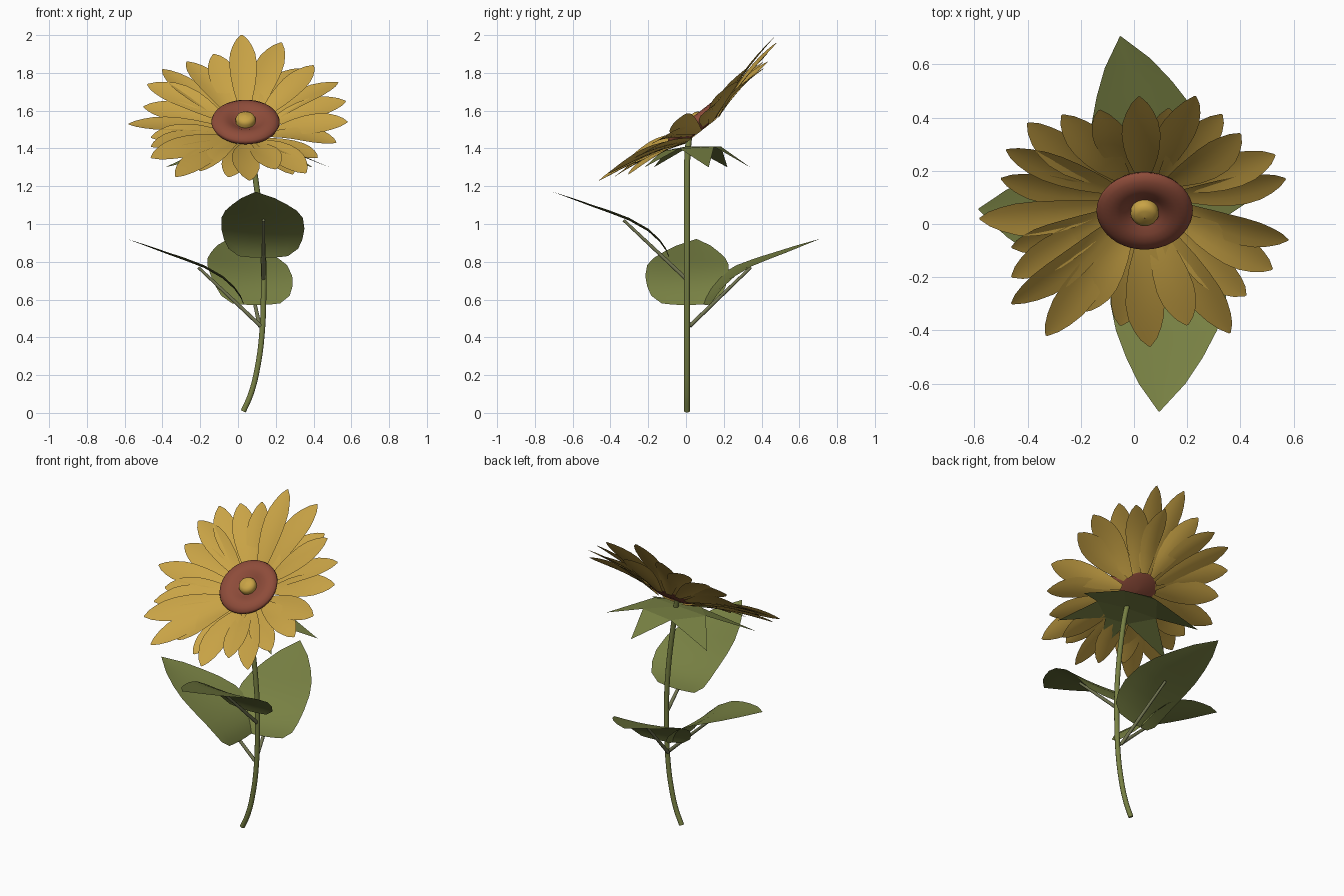
import bpy, math
from mathutils import Vector, Matrix

if "Cube" in bpy.data.objects:
    bpy.data.objects.remove(bpy.data.objects["Cube"])


def mat(name, rgb):
    m = bpy.data.materials.new(name)
    m.diffuse_color = (*rgb, 1)
    m.use_nodes = True
    m.node_tree.nodes["Principled BSDF"].inputs["Base Color"].default_value = m.diffuse_color
    return m


LEAF = mat("leaf green", (0.185, 0.216, 0.056))
STALK = mat("stalk green", (0.17, 0.18, 0.085))
YELLOW = mat("petal yellow", (0.58, 0.365, 0.06))
RED = mat("disc red brown", (0.27, 0.072, 0.042))


def mesh_object(name, verts, faces, material, smooth=True):
    me = bpy.data.meshes.new(name)
    me.from_pydata([tuple(v) for v in verts], [], faces)
    me.materials.append(material)
    for p in me.polygons:
        p.use_smooth = smooth
    me.update()
    ob = bpy.data.objects.new(name, me)
    bpy.context.collection.objects.link(ob)
    return ob


def grid_faces(rows, cols, start=0, wrap=False):
    out = []
    for i in range(rows - 1):
        for j in range(cols if wrap else cols - 1):
            a, b = start + i * cols + j, start + i * cols + (j + 1) % cols
            out.append((a, b, b + cols, a + cols))
    return out


def tube(name, pts, r0, r1, material):
    cu = bpy.data.curves.new(name, 'CURVE')
    cu.dimensions = '3D'
    cu.bevel_depth = 1.0
    cu.bevel_resolution = 3
    cu.use_fill_caps = True
    cu.resolution_u = 6
    sp = cu.splines.new('BEZIER')
    sp.bezier_points.add(len(pts) - 1)
    for i, (bp, p) in enumerate(zip(sp.bezier_points, pts)):
        bp.co = p
        bp.radius = r0 + (r1 - r0) * i / (len(pts) - 1)
        bp.handle_left_type = bp.handle_right_type = 'AUTO'
    cu.materials.append(material)
    ob = bpy.data.objects.new(name, cu)
    bpy.context.collection.objects.link(ob)
    bpy.ops.object.select_all(action='DESELECT')
    ob.select_set(True)
    bpy.context.view_layer.objects.active = ob
    bpy.ops.object.convert(target='MESH')


def lathe(name, profile, material, n=40):
    verts = [(r * math.cos(2 * math.pi * k / n), r * math.sin(2 * math.pi * k / n), h)
             for r, h in profile for k in range(n)]
    return mesh_object(name, verts, grid_faces(len(profile), n, wrap=True), material)


# Stem: gently curved
tube("stem", [(.028, .005, 0.008), (.068, .005, .1), (.105, .005, .25), (.127, .005, .42),
              (.135, .005, .6), (.135, .005, .8), (.122, .005, 1.0), (.098, .005, 1.2),
              (.075, .007, 1.35), (.045, .02, 1.5)], .015, .016, LEAF)

# Leaves: arched heart-shaped blades on straight stalks
BLADE = [(.09, .12, .13), (.105, .16, .185), (.14, .21, .208), (.2, .265, .22), (.3, .322, .216),
         (.4, .36, .19), (.5, .393, .145), (.6, .427, .088), (.705, .46, .002)]


def leaf(name, base, yaw, lat):
    a = math.radians(yaw)
    d, side = Vector((math.cos(a), math.sin(a), 0)), Vector((math.sin(a), -math.cos(a), 0))
    base, up = Vector(base), Vector((0, 0, 1))
    verts = []
    for u, w, hw in BLADE:
        for k in range(-3, 4):
            s = k / 3
            shift = lat * (u / .7) ** 2
            dip = .014 * (1 - s * s) * min(1, hw / .2)
            verts.append(base + d * u + side * (s * hw + shift) + up * (w - dip))
    mesh_object(name, verts, grid_faces(len(BLADE), 7), LEAF)
    tube(name + "_stalk", [base, base + d * .17 + up * .16, base + d * .33 + up * .31],
         .011, .008, STALK)


leaf("front_leaf", (.135, 0, .71), -90, .04)
leaf("left_leaf", (.12, 0, .46), 180, .055)
leaf("back_leaf", (.115, .02, .46), 102, -.02)

# Sepals: flat collar with six drooping points, lower towards the front
cx = .055
hub = [(cx, 0, 1.41)]
for ang, r, z in [(45, .21, 1.41), (112, .2, 1.41), (175, .21, 1.41),
                  (229, .14, 1.385), (293, .14, 1.385), (350, .2, 1.40)]:
    hub.append((cx + r * math.cos(math.radians(ang)), r * math.sin(math.radians(ang)), z))
tips = [(cx + x, y, 1.3) for x, y in
        [(.10, .34), (-.36, .22), (-.44, -.17), (-.07, -.33), (.34, -.22), (.43, .12)]]
faces = []
for k in range(6):
    a, b = 1 + k, 1 + (k + 1) % 6
    faces += [(0, a, b), (a, 7 + k, b)]
mesh_object("sepals", hub + tips, faces, LEAF, smooth=False)

# Flower head frame: tilted towards the front and up
HEAD = Matrix.Translation((.04, .05, 1.54)) @ Matrix.Rotation(math.radians(38), 4, 'X')

# Seed disc with a hollow, and the yellow heart in it
disc = lathe("seed_disc", [(.001, -.055), (.1, -.05), (.15, -.03), (.174, -.014), (.181, .0), (.176, .012),
                           (.155, .025), (.125, .03), (.095, .024), (.07, .01), (.05, 0), (.001, -.002)], RED)
heart = lathe("disc_heart", [(.052, -.005), (.053, .02), (.046, .035), (.03, .043), (.001, .046)], YELLOW, 24)
disc.matrix_world = heart.matrix_world = HEAD

# Petals: (x, y, height) of each tip in the head frame
TIPS = [(-.02, .622, .10), (.19, .598, .066), (.36, .413, .058), (.49, .295, .036), (.53, .163, .013),
        (.54, -.087, .068), (.48, -.241, .049), (.38, -.369, .047), (.32, -.529, .07), (.16, -.493, .068),
        (.02, -.593, .07), (-.09, -.52, .036), (-.24, -.46, .03), (-.37, -.549, .06), (-.5, -.393, .066),
        (-.5, -.277, .05), (-.62, -.03, .01), (-.54, .146, -.01), (-.52, .304, .016), (-.44, .432, .017),
        (-.31, .481, .03), (-.17, .52, .05), (-.5, -.16, .02), (.09, .5, .015), (.29, .46, .0), (.25, -.45, .0)]
SHAPE = [(0, .018), (.15, .04), (.3, .058), (.45, .069), (.6, .073), (.73, .067), (.84, .051), (.93, .031), (1, .004)]
verts, faces = [], []
for i, (x, y, h) in enumerate(TIPS):
    tip = Vector((x, y, 0))
    d = tip.normalized()
    side = Vector((-d.y, d.x, 0))
    start = len(verts)
    h0 = -.044 - .012 * (i % 2)
    bend = .014 * math.sin(i * 2.4)
    twist = .18 * math.sin(i * 1.7)
    for t, hw in SHAPE:
        c = d * (.115 + (tip.length - .115) * t) + side * bend * math.sin(math.pi * t)
        for k in range(-2, 3):
            s = k / 2
            arch = (.026 - .010 * (1 - s * s)) * math.sin(math.pi * t)
            z = h0 + (h - h0) * t + arch + twist * s * hw * min(1, 3 * t)
            verts.append(c + side * s * hw + Vector((0, 0, z)))
    faces += grid_faces(len(SHAPE), 5, start)
petals = mesh_object("petals", verts, [f[::-1] for f in faces], YELLOW)
petals.matrix_world = HEAD
